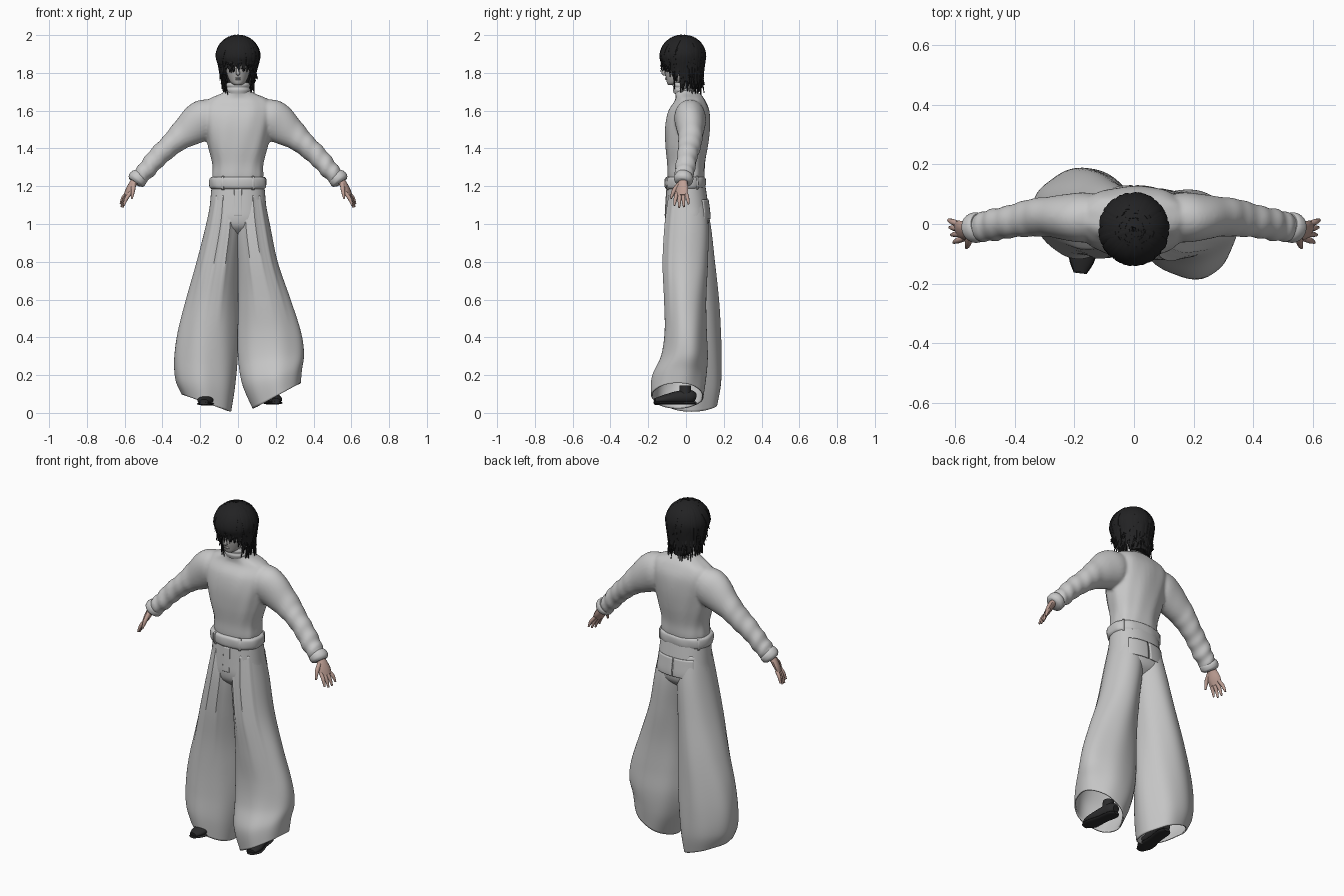
import bpy, bmesh, math, random
from mathutils import Vector

random.seed(4)
if "Cube" in bpy.data.objects:
    bpy.data.objects.remove(bpy.data.objects["Cube"])


def material(name, r, g, b):
    m = bpy.data.materials.new(name)
    m.use_nodes = True
    m.diffuse_color = (r, g, b, 1)
    m.node_tree.nodes["Principled BSDF"].inputs["Base Color"].default_value = (r, g, b, 1)
    return m


SWEATER = material("sweater grey", .58, .58, .58)
TROUSER = material("trouser grey", .56, .56, .56)
FACE = material("face grey", .43, .42, .41)
SKIN = material("hand skin", .52, .35, .30)
HAIR = material("hair black", .016, .016, .017)
SHOE = material("shoe black", .024, .024, .025)
made = []


def spline(keys, k):
    """Smooth curve through tuples, k steps per span."""
    out = []
    for i in range(len(keys) - 1):
        a, b, c, d = (keys[min(max(i + j, 0), len(keys) - 1)] for j in (-1, 0, 1, 2))
        for s in range(k):
            t = s / k
            out.append(tuple(q + t * ((r - p) / 2 + t * (p - 2.5 * q + 2 * r - w / 2
                             + t * (1.5 * (q - r) + (w - p) / 2)))
                             for p, q, r, w in zip(a, b, c, d)))
    return out + [keys[-1]]


def build(name, mat, lofts, caps=True, closed=True, thick=0):
    """Skin each list of rings and join them into one object."""
    bm = bmesh.new()
    for rings in lofts:
        rows = [[bm.verts.new(p) for p in r] for r in rings]
        n = len(rows[0])
        for lo, hi in zip(rows, rows[1:]):
            for i in range(n if closed else n - 1):
                j = (i + 1) % n
                bm.faces.new((lo[i], lo[j], hi[j], hi[i]))
        if caps:
            bm.faces.new(rows[0])
            bm.faces.new(rows[-1])
    bmesh.ops.recalc_face_normals(bm, faces=bm.faces)
    me = bpy.data.meshes.new(name)
    bm.to_mesh(me)
    bm.free()
    me.materials.append(mat)
    ob = bpy.data.objects.new(name, me)
    bpy.context.collection.objects.link(ob)
    if thick:
        mod = ob.modifiers.new("cloth", "SOLIDIFY")
        mod.thickness = thick
        mod.offset = -1
    made.append(ob)
    return ob


def level(cx, cy, z, rx, ry, tilt=0, n=48, power=2, fold=None, arc=(0, 360)):
    """Level ring; tilt lifts the outer (+x) side, fold scales by angle."""
    ring = []
    for i in range(n):
        a = math.radians(arc[0] + (arc[1] - arc[0]) * i / (n if arc[1] == 360 else n - 1))
        c, s = math.cos(a), math.sin(a)
        f = fold(a, z) if fold else 1
        ring.append(Vector((cx + f * rx * math.copysign(abs(c) ** (2 / power), c),
                            cy + f * ry * math.copysign(abs(s) ** (2 / power), s),
                            z + tilt * c)))
    return ring


def sweep(keys, up, k=4, n=10, fold=None):
    """Oval tube along (x, y, z, radius along up, radius across)."""
    pts = spline(keys, k)
    rings = []
    for i, p in enumerate(pts):
        t = (Vector(pts[min(i + 1, len(pts) - 1)][:3]) - Vector(pts[max(i - 1, 0)][:3])).normalized()
        o = Vector(p[:3])
        u = up(o) if callable(up) else Vector(up)
        side = t.cross(u).normalized()
        u = side.cross(t)
        ring = []
        for j in range(n):
            a = math.tau * j / n
            f = fold(i / len(pts), a) if fold else 1
            ring.append(o + f * (u * p[3] * math.cos(a) + side * p[4] * math.sin(a)))
        rings.append(ring)
    return rings


def flip(rings, s):
    return [[Vector((p.x * s, p.y, p.z)) for p in r] for r in rings]


# Sweater: body and sleeves fused into one cloth, sleeves bunched at the wrist
def body_fold(a, z):
    return 1 + .014 * math.sin(5 * a + 9 * z) + .01 * math.sin(11 * a - 14 * z)


def sleeve_fold(u, a):
    return 1 + .1 * u * u * math.sin(52 * u + 2 * math.sin(a)) + .025 * math.sin(17 * u + 2 * a)


body = [(0, 0, 1.2, .125, .085), (0, 0, 1.25, .135, .097), (0, 0, 1.32, .135, .1),
        (0, .003, 1.42, .16, .113), (0, .008, 1.52, .18, .118), (0, .015, 1.6, .188, .108),
        (0, .022, 1.655, .165, .08), (0, .01, 1.69, .09, .066), (0, -.008, 1.71, .06, .056)]
sleeve = [(.08, .02, 1.6, .06, .06), (.175, .022, 1.555, .083, .108), (.29, .024, 1.475, .068, .076),
          (.36, .018, 1.415, .06, .06), (.43, .005, 1.35, .055, .052), (.49, -.007, 1.28, .051, .049),
          (.535, -.014, 1.235, .043, .041)]
arm = sweep(sleeve, (0, 1, 0), 9, 28, sleeve_fold)
sweater = build("sweater", SWEATER, [[level(*p, power=2.3, fold=body_fold) for p in spline(body, 5)],
                                     arm, flip(arm, -1)])
fuse = sweater.modifiers.new("fuse", "REMESH")
fuse.mode = "VOXEL"
fuse.voxel_size = .008
fuse.use_smooth_shade = True
soften = sweater.modifiers.new("soften", "SMOOTH")
soften.iterations = 4
collar = [(0, -.008, 1.69, .06, .056), (0, -.01, 1.71, .066, .06), (0, -.012, 1.722, .06, .055),
          (0, -.014, 1.735, .064, .058), (0, -.016, 1.75, .055, .051)]
build("sweater_collar", SWEATER, [[level(*p) for p in spline(collar, 3)]])
cuff = [(.515, -.008, 1.255, .044, .044), (.525, -.011, 1.245, .051, .05),
        (.54, -.014, 1.23, .049, .049), (.548, -.016, 1.22, .036, .036)]

# Hand with spread fingers and thumb, turned a little outward
SPREAD = (.35, .85, .2)
palm = [(.53, -.01, 1.25, .022, .018), (.555, -.017, 1.215, .028, .019),
        (.573, -.022, 1.18, .037, .017), (.588, -.025, 1.15, .032, .012)]
hand = [sweep(palm, SPREAD)]
for d, length in ((-1.5, .062), (-.5, .073), (.5, .07), (1.5, .055)):
    x, y = .578 + d * .006, -.024 + d * .016
    hand.append(sweep([(x, y, 1.165, .01, .01), (x + .022, y + d * .005, 1.165 - length / 2, .01, .0095),
                       (x + .028 + length * .12, y + d * .009, 1.16 - length, .005, .005)], SPREAD))
hand.append(sweep([(.552, -.035, 1.21, .014, .013), (.556, -.064, 1.175, .012, .011),
                   (.562, -.08, 1.135, .005, .005)], (0, 1, 0)))
for s, side in ((1, "left"), (-1, "right")):
    build(side + "_cuff", SWEATER, [flip(sweep(cuff, (0, 1, 0), 4, 24), s)])
    build(side + "_hand", SKIN, [flip(r, s) for r in hand])

# Hips and waistband
hips = [(0, 0, 1.22, .138, .1), (0, .005, 1.1, .149, .113), (0, .007, 1.03, .158, .117),
        (0, .007, .985, .14, .105), (0, .007, .95, .07, .07)]
build("trouser_hips", TROUSER, [[level(*p, power=2.3) for p in spline(hips, 6)]])
band = [(0, -.005, 1.185, .138, .097), (0, -.005, 1.195, .149, .107), (0, -.005, 1.22, .152, .11),
        (0, -.005, 1.243, .148, .107), (0, -.005, 1.25, .134, .096)]
build("waistband", TROUSER, [[level(*p, power=2.3, fold=lambda a, z: 1 + .012 * math.sin(9 * a + 30 * z))
                              for p in spline(band, 3)]])


# Flat pieces that hug the hips: loops, fly and back pockets
def patch(top, low, grow, arc):
    return [level(p[0], p[1], p[2], p[3] + grow, p[4] + grow, n=14, power=2.3, arc=arc)
            for p in spline(hips, 12) if low <= p[2] <= top]


build("belt_loops", TROUSER, [[level(0, -.005, z, .153 + e, .111 + e, n=6, power=2.3, arc=(d - 3, d + 3))
                               for z, e in ((1.18, -.008), (1.19, 0), (1.245, 0), (1.253, -.008))]
                              for d in (35, 145, 240, 300)], False, False, .008)
build("back_pockets", TROUSER, [patch(1.14, 1.025, .006, (45, 89)), patch(1.14, 1.025, .006, (91, 135))],
      False, False, .009)
build("fly_flap", TROUSER, [patch(1.19, 1.04, .002, (264, 276))], False, False, .005)


# Wide legs: the left one steps forward, hems tilt up on the outside
def leg_fold(a, z):
    wave = .018 * math.sin(4 * a + 3 * z) + .012 * math.sin(7 * a - 5 * z)
    pleats = sum(math.exp(-((a - c) / .08) ** 2) for c in (4.35, 4.9, 5.45))
    return 1 + wave * min(1, 1.3 - z) + .05 * pleats * max(0, min(1, (z - .45) * 3))


left_leg = [(.066, .002, 1.15, .072, .092, 0), (.075, .004, 1.0, .093, .114, 0),
            (.103, -.003, .8, .106, .118, 0),
            (.14, -.005, .6, .137, .11, 0), (.167, -.002, .43, .165, .11, 0),
            (.177, -.008, .3, .172, .122, .015), (.182, -.035, .19, .156, .142, .04),
            (.205, -.045, .09, .126, .138, .068)]
right_leg = [(.066, .004, 1.15, .072, .094, 0), (.075, .01, 1.0, .093, .12, 0),
             (.106, .02, .8, .112, .132, 0),
             (.138, .035, .6, .136, .137, 0), (.16, .04, .43, .158, .142, 0),
             (.172, .04, .28, .165, .147, .01), (.175, .035, .15, .155, .15, .025),
             (.167, .03, .052, .13, .137, .046)]
for keys, s, side in ((left_leg, 1, "left"), (right_leg, -1, "right")):
    rings = [level(*p, n=72, fold=leg_fold) for p in spline(keys, 7)]
    build(side + "_trouser_leg", TROUSER, [flip(rings, s)], caps=False, thick=.007)


# Shoes with soles and ankles
def shoe(x, y, toe_x, toe_y, z):
    def at(u, dz, a, b):
        return (x + (toe_x - x) * u, y + (toe_y - y) * u, z + dz, a, b)
    upper = sweep([at(0, .035, .02, .022), at(.12, .04, .036, .036), at(.45, .036, .034, .038),
                   at(.8, .026, .022, .042), at(1, .02, .012, .022)], (0, 0, 1), 4, 16)
    sole = sweep([at(-.01, .008, .008, .02), at(.12, .008, .009, .038), at(.45, .008, .009, .036),
                  at(.8, .008, .009, .045), at(1.02, .01, .007, .022)], (0, 0, 1), 4, 16)
    ankle = sweep([at(.25, .04, .034, .034), at(.25, .1, .03, .03)], (0, 1, 0), 2, 16)
    return [upper, sole, ankle]


build("left_shoe", SHOE, shoe(.165, .05, .2, -.165, .045))
build("right_shoe", SHOE, shoe(-.15, .09, -.18, -.16, .04))

# Head, nose, mouth and eyes
head = [(0, -.078, 1.735, .015, .015), (0, -.06, 1.745, .034, .04), (0, -.046, 1.765, .048, .058),
        (0, -.03, 1.8, .06, .08), (0, -.02, 1.85, .07, .09), (0, -.015, 1.91, .072, .092),
        (0, -.015, 1.96, .04, .055)]
nose = sweep([(0, -.105, 1.84, .006, .006), (0, -.114, 1.815, .008, .008),
              (0, -.12, 1.797, .009, .011), (0, -.105, 1.788, .004, .006)], (0, 1, 0))
lips = [sweep([(-.018, -.095, z, .003, .003), (0, -.104, z, .007, .004), (.018, -.095, z, .003, .003)],
              (0, 1, 0)) for z in (1.766, 1.773)]
build("head", FACE, [[level(*p) for p in spline(head, 5)], nose] + lips)
build("neck", FACE, [[level(0, -.01, z, .045, .045) for z in (1.7, 1.78)]])
build("eyes", HAIR, [flip(sweep([(.014, -.106, 1.822, .003, .001), (.027, -.104, 1.824, .003, .003),
                                 (.042, -.094, 1.823, .003, .001)], (0, 1, 0)), s) for s in (1, -1)])

# Hair: scalp shell, nape block and layered, ragged locks
CROWN = Vector((0, -.017, 1.885))
shell = [level(0, -.01, 1.885 + .097 * math.sin(e), .097 * math.cos(e), .1 * math.cos(e))
         for e in (i * .15 for i in range(-1, 11))]
nape = [level(0, .035, z, r, .048) for z, r in ((1.715, .045), (1.76, .06), (1.82, .078), (1.9, .085))]
build("hair_base", HAIR, [shell, nape])
locks = []
for i in range(260):
    a = i * 2.39996
    front = math.cos(a)
    if front > .6:
        end = random.uniform(1.80, 1.85)
    elif front > .3:
        end = random.uniform(1.74, 1.81)
    else:
        end = random.uniform(1.68, 1.79)
    pull = random.uniform(.36, .48) if front > -.5 else random.uniform(.14, .3)
    puff = random.uniform(.92, 1.0)
    twist = random.uniform(-.35, .35)
    flick = random.uniform(-.04, .14)
    start = random.uniform(.03, .6)
    w = random.uniform(.01, .017)
    path = []
    for j in range(8):
        u = j / 7
        if j < 5:
            e = start + (1.571 - start) * j / 4
            rad, z = math.sin(e), CROWN.z + .111 * puff * math.cos(e)
        else:
            drop = (CROWN.z - end) * (j - 4) / 3
            rad, z = 1 - pull * drop / .2 + (flick if j == 7 else 0), CROWN.z - drop
        b = a + twist * u
        path.append((math.sin(b) * .116 * puff * rad, CROWN.y - math.cos(b) * .12 * puff * rad, z,
                     .008 * (1 - .7 * u), w * (1 - u ** 3) + .001))
    locks.append(sweep(path, lambda p: p - CROWN + Vector((0, 0, .04)), 2, 6))
build("hair_locks", HAIR, locks)

# Smooth cloth and skin, sharp edges kept
bpy.ops.object.select_all(action="DESELECT")
for ob in made:
    ob.select_set(True)
bpy.context.view_layer.objects.active = made[0]
bpy.ops.object.shade_smooth_by_angle(angle=math.radians(50))
